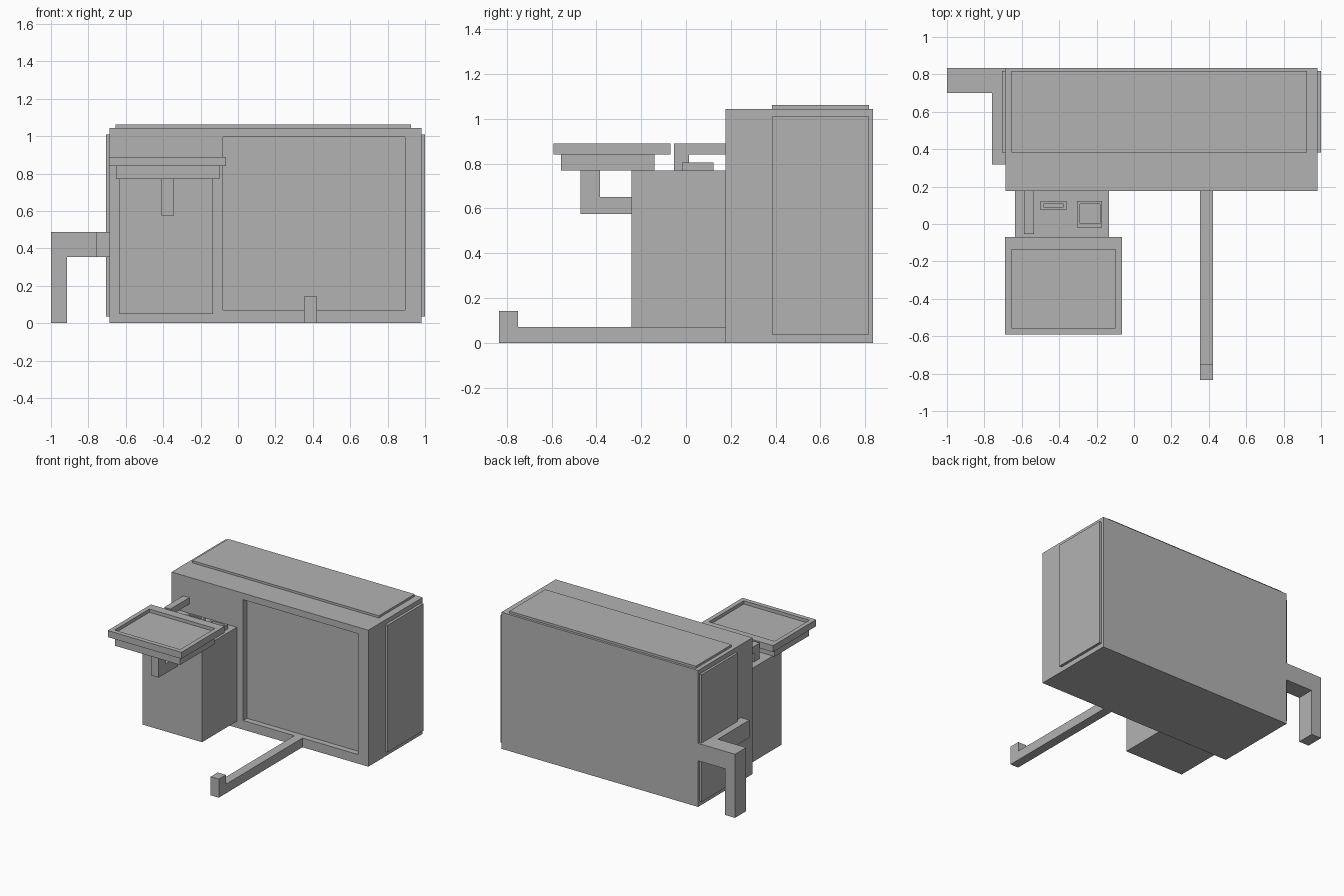
import bpy
import bmesh
from mathutils import Vector

cube = bpy.data.objects.get("Cube")
if cube:
    bpy.data.objects.remove(cube, do_unlink=True)

GREY = (0.45, 0.45, 0.45, 1)
mat = bpy.data.materials.new("plain grey")
mat.use_nodes = True
mat.diffuse_color = GREY
mat.node_tree.nodes["Principled BSDF"].inputs["Base Color"].default_value = GREY


def finish(name, bm):
    bmesh.ops.recalc_face_normals(bm, faces=bm.faces)
    mesh = bpy.data.meshes.new(name)
    bm.to_mesh(mesh)
    bm.free()
    mesh.materials.append(mat)
    obj = bpy.data.objects.new(name, mesh)
    bpy.context.collection.objects.link(obj)


def box(name, x, y, z, facing=None, opening=None, depth=0.0):
    """Box from (low, high) ranges; optionally sinks a rectangle into one face."""
    bm = bmesh.new()
    bmesh.ops.create_cube(bm, size=1)
    for v in bm.verts:
        v.co = [r[0] if c < 0 else r[1] for c, r in zip(v.co, (x, y, z))]
    if facing:
        facing = Vector(facing)
        bm.normal_update()
        face = max(bm.faces, key=lambda f: f.normal.dot(facing))
        axes = [i for i in range(3) if not facing[i]]
        mid = face.calc_center_median()
        bmesh.ops.inset_individual(bm, faces=[face], thickness=0.005)
        for v in face.verts:
            for axis, (low, high) in zip(axes, opening):
                v.co[axis] = low if v.co[axis] < mid[axis] else high
        sunk = bmesh.ops.extrude_discrete_faces(bm, faces=[face])["faces"]
        bmesh.ops.translate(bm, verts=sunk[0].verts, vec=-facing * depth)
    finish(name, bm)


def bent_bar(name, outline, axis, low, high):
    """Extrudes a flat outline between low and high along the given axis."""
    bm = bmesh.new()
    verts = []
    for p in outline:
        co = list(p)
        co.insert(axis, low)
        verts.append(bm.verts.new(co))
    face = bm.faces.new(verts)
    geom = bmesh.ops.extrude_face_region(bm, geom=[face])["geom"]
    for v in geom:
        if isinstance(v, bmesh.types.BMVert):
            v.co[axis] = high
    finish(name, bm)


UP, FRONT = (0, 0, 1), (0, -1, 0)

# Main housing with a sunken front window, and raised cover panels
box("housing", (-0.687, 0.98), (0.177, 0.835), (0, 1.045),
    FRONT, ((-0.08, 0.892), (0.07, 0.995)), 0.045)
box("top_panel", (-0.655, 0.925), (0.383, 0.817), (1.045, 1.062))
for side, span in (("right", (-0.705, -0.687)), ("left", (0.98, 1.0))):
    box(side + "_side_panel", span, (0.383, 0.817), (0.037, 1.01))

# Front cabinet
box("cabinet", (-0.637, -0.134), (-0.243, 0.177), (0.05, 0.77))

# Tray with its base and the bracket below
box("tray", (-0.689, -0.065), (-0.592, -0.07), (0.84, 0.89),
    UP, ((-0.655, -0.1), (-0.557, -0.137)), 0.025)
box("tray_base", (-0.653, -0.1), (-0.557, -0.14), (0.77, 0.84))
bent_bar("tray_bracket", [(-0.243, 0.575), (-0.47, 0.575), (-0.47, 0.77),
                          (-0.385, 0.77), (-0.385, 0.65), (-0.243, 0.65)],
         0, -0.41, -0.343)

# Small fittings on the cabinet top
bent_bar("spout", [(0.177, 0.89), (-0.054, 0.89), (-0.054, 0.77),
                   (0.014, 0.77), (0.014, 0.84), (0.177, 0.84)],
         0, -0.587, -0.535)
box("square_cup", (-0.306, -0.17), (-0.018, 0.122), (0.77, 0.804),
    UP, ((-0.29, -0.182), (0.002, 0.107)), 0.02)
box("slot_cup", (-0.5, -0.36), (0.075, 0.122), (0.77, 0.804),
    UP, ((-0.485, -0.376), (0.09, 0.107)), 0.02)

# Floor rail with a raised end
bent_bar("floor_rail", [(0.177, 0), (-0.835, 0), (-0.835, 0.142),
                        (-0.75, 0.142), (-0.75, 0.07), (0.177, 0.07)],
         0, 0.353, 0.422)

# Side pipe: a run along the housing, then an elbow down to the floor
box("side_pipe_run", (-0.76, -0.687), (0.317, 0.835), (0.353, 0.487))
bent_bar("side_pipe_elbow", [(-0.76, 0.353), (-0.915, 0.353), (-0.915, 0),
                             (-1, 0), (-1, 0.487), (-0.76, 0.487)],
         1, 0.7, 0.835)
